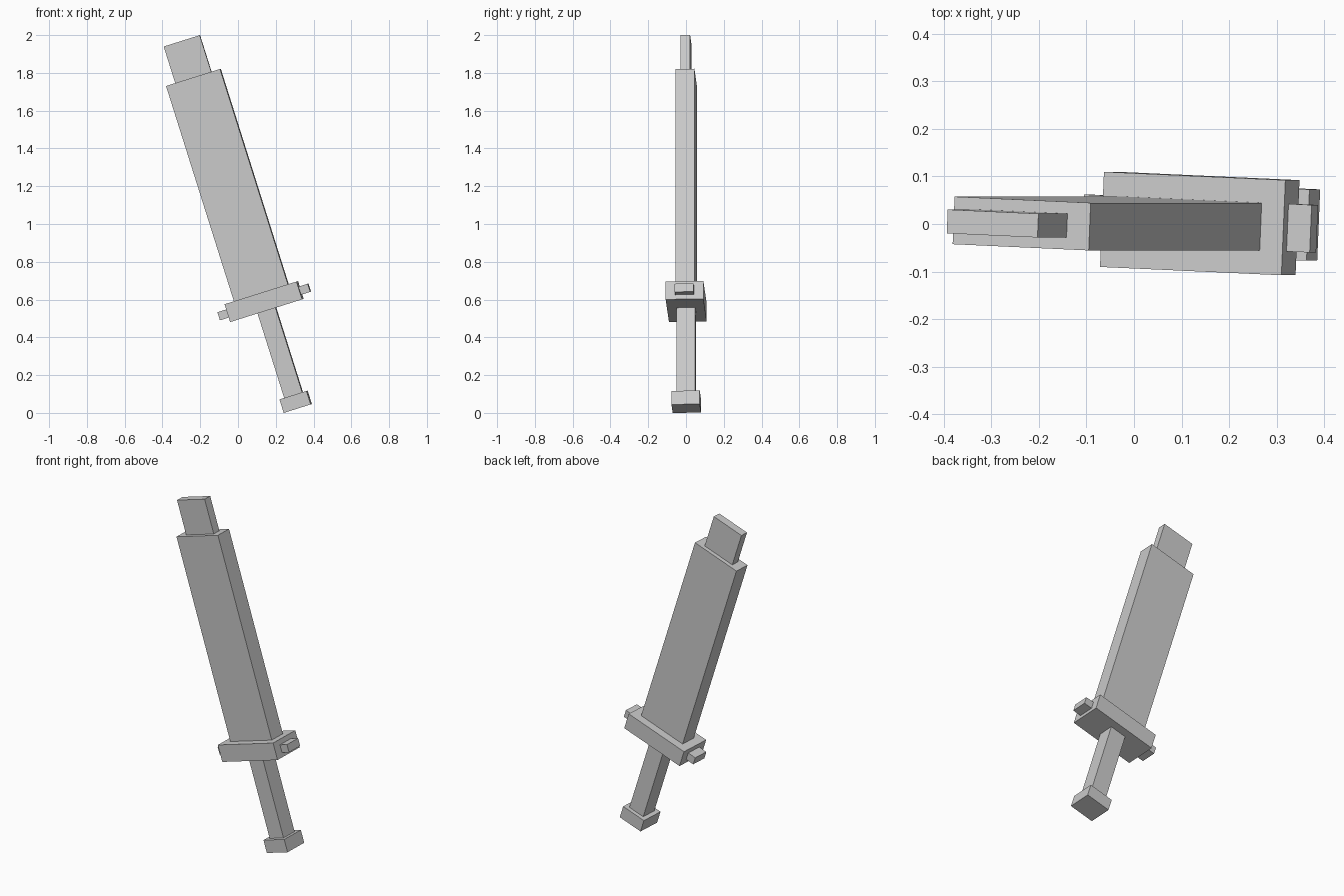
import bpy
from math import radians
from mathutils import Matrix, Vector

if "Cube" in bpy.data.objects:
    bpy.data.objects.remove(bpy.data.objects["Cube"])

# Sword frame: leans left in the front view, with a slight twist about its own length
LEAN = Matrix.Rotation(radians(-17.5), 4, 'Y')
TWIST = Matrix.Rotation(radians(-2.5), 4, 'Z')
AXIS_X = 0.309  # offset of the sword's centre line in the leaning frame


def box(name, width, depth, low, high):
    """Box on the sword's centre line, between two heights along it."""
    bpy.ops.mesh.primitive_cube_add(size=1)
    ob = bpy.context.object
    ob.name = name
    size = Matrix.Diagonal(Vector((width, depth, high - low, 1)))
    place = Matrix.Translation((AXIS_X, 0.001, (low + high) / 2))
    ob.data.transform(LEAN @ place @ TWIST @ size)
    return ob


# Handle end and grip
box("pommel", 0.15, 0.15, -0.073, 0.002)
box("grip", 0.10, 0.10, 0.002, 0.471)
# Crossguard with a bar poking out of both ends
box("guard", 0.40, 0.20, 0.471, 0.570)
box("guard_bar", 0.502, 0.10, 0.496, 0.541)
# Blade and its narrower tip
box("blade", 0.30, 0.10, 0.570, 1.765)
box("blade_tip", 0.20, 0.05, 1.765, 1.968)
